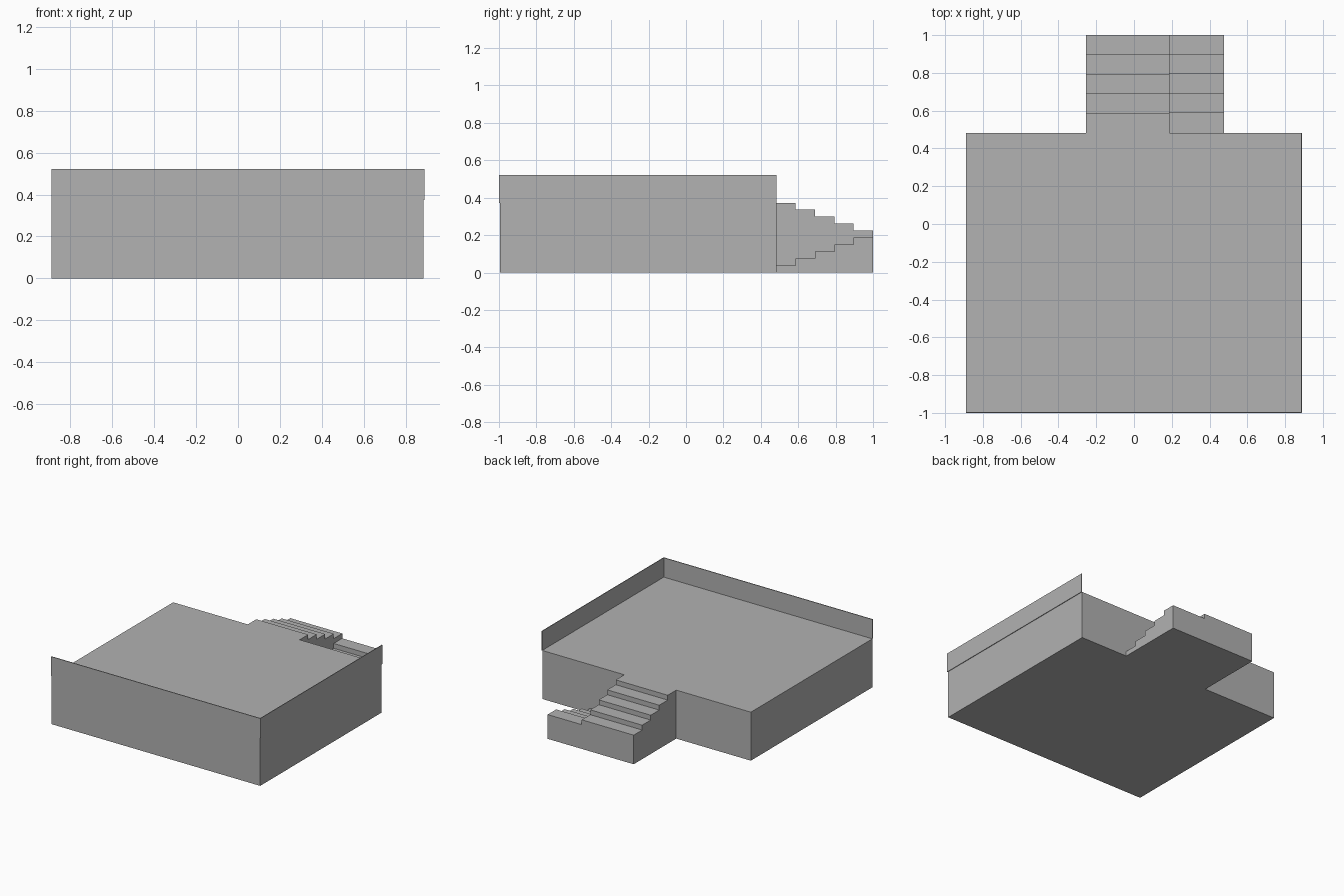
import bpy, bmesh

if "Cube" in bpy.data.objects:
    bpy.data.objects.remove(bpy.data.objects["Cube"])

grey = bpy.data.materials.new("plain grey")
grey.diffuse_color = (0.445, 0.445, 0.445, 1)
grey.use_nodes = True
grey.node_tree.nodes["Principled BSDF"].inputs["Base Color"].default_value = grey.diffuse_color


def make_object(name, bm):
    bmesh.ops.recalc_face_normals(bm, faces=bm.faces[:])
    mesh = bpy.data.meshes.new(name)
    bm.to_mesh(mesh)
    bm.free()
    mesh.materials.append(grey)
    obj = bpy.data.objects.new(name, mesh)
    bpy.context.collection.objects.link(obj)
    return obj


def box(name, x0, x1, y0, y1, z0, z1):
    bm = bmesh.new()
    bmesh.ops.create_cube(bm, size=1)
    for v in bm.verts:
        v.co = (x1 if v.co.x > 0 else x0,
                y1 if v.co.y > 0 else y0,
                z1 if v.co.z > 0 else z0)
    return make_object(name, bm)


def flight(name, x0, x1, y_start, tread, heights):
    """Solid stair: stepped side profile extruded along x."""
    y_end = y_start + tread * len(heights)
    profile = [(y_end, 0), (y_start, 0)]
    for i, z in enumerate(heights):
        profile += [(y_start + i * tread, z), (y_start + (i + 1) * tread, z)]
    bm = bmesh.new()
    face = bm.faces.new([bm.verts.new((x0, y, z)) for y, z in profile])
    ext = bmesh.ops.extrude_face_region(bm, geom=[face])
    moved = [g for g in ext["geom"] if isinstance(g, bmesh.types.BMVert)]
    bmesh.ops.translate(bm, verts=moved, vec=(x1 - x0, 0, 0))
    return make_object(name, bm)


DECK = 0.373             # platform height
TOP = 0.522              # parapet height
BACK = 0.483             # back face of the platform
RISE = DECK / 10
TREAD = (1 - BACK) / 5
LEFT, MID, RIGHT = -0.255, 0.187, 0.477   # stair widths in x

# Platform with thin parapets on the front and right edges
box("platform", -0.89, 0.885, -0.994, BACK, 0, DECK)
box("front_parapet", -0.89, 0.89, -1, -0.994, DECK, TOP)
box("right_parapet", 0.885, 0.89, -0.994, BACK, DECK, TOP)

# Upper flight runs down from the deck to the landing
flight("upper_flight", LEFT, MID, BACK, TREAD,
       [DECK - RISE * i for i in range(4)])
box("landing", LEFT, MID, 1 - TREAD, 1, 0, RISE * 6)

# Lower flight climbs beside it towards the landing
flight("lower_flight", MID, RIGHT, BACK, TREAD,
       [RISE * (i + 1) for i in range(5)])
